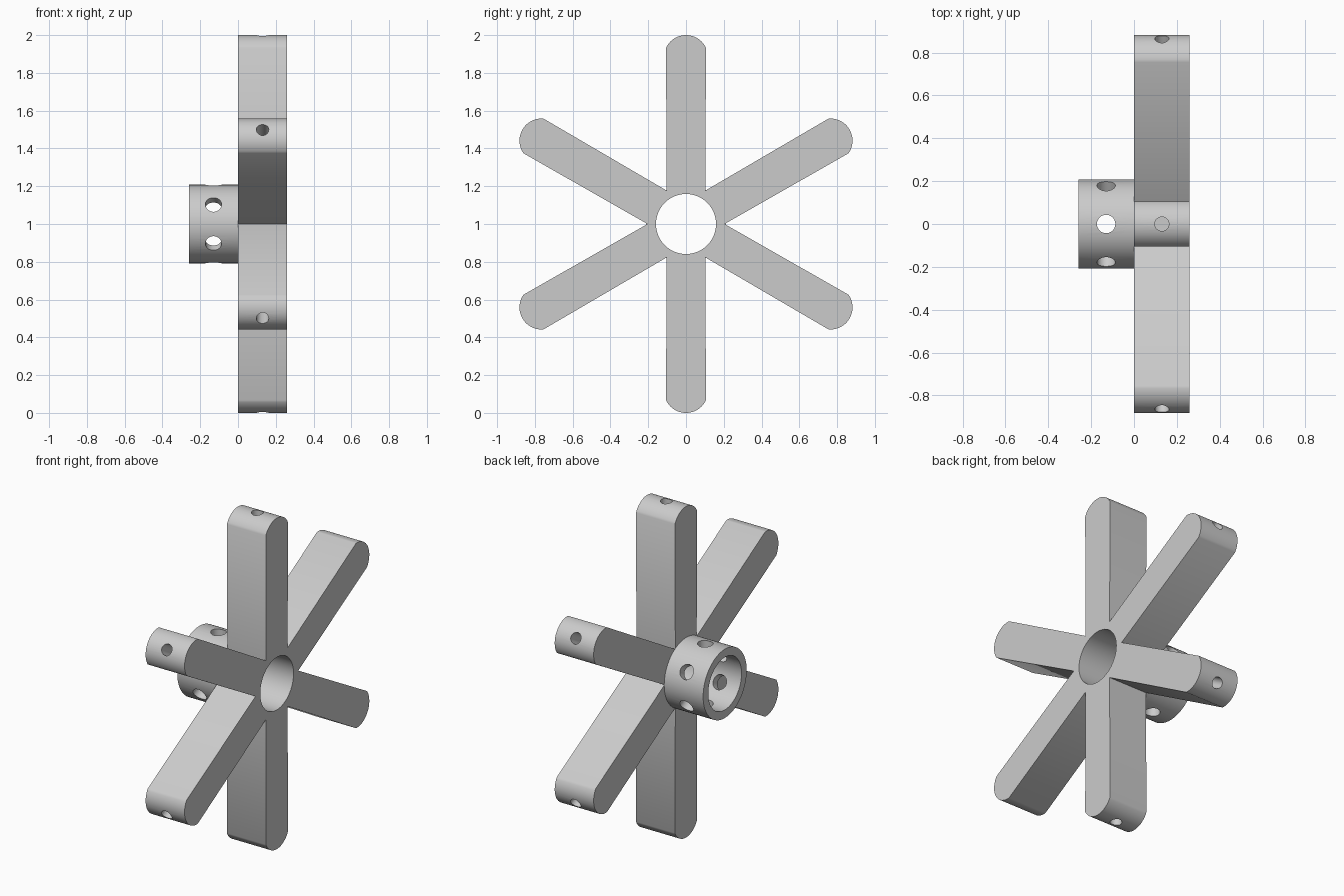
import bpy, bmesh, math
from mathutils import Matrix, Vector

if "Cube" in bpy.data.objects:
    bpy.data.objects.remove(bpy.data.objects["Cube"])

grey = bpy.data.materials.new("plain grey")
grey.diffuse_color = (0.6, 0.6, 0.6, 1)
grey.use_nodes = True
grey.node_tree.nodes["Principled BSDF"].inputs["Base Color"].default_value = grey.diffuse_color

HALF = 0.26                      # half length of the whole part along x
CENTRE = Vector((0, 0, 1))       # axle centre
ANGLES = [math.radians(60 * i) for i in range(6)]


def make_object(name, bm):
    bmesh.ops.recalc_face_normals(bm, faces=bm.faces)
    mesh = bpy.data.meshes.new(name)
    bm.to_mesh(mesh)
    bm.free()
    mesh.materials.append(grey)
    ob = bpy.data.objects.new(name, mesh)
    bpy.context.collection.objects.link(ob)
    return ob


def axle_cylinder(name, radius, x0, x1, segments=64):
    bm = bmesh.new()
    m = (Matrix.Translation(CENTRE + Vector(((x0 + x1) / 2, 0, 0)))
         @ Matrix.Rotation(math.pi / 2, 4, 'Y'))
    bmesh.ops.create_cone(bm, cap_ends=True, segments=segments, radius1=radius,
                          radius2=radius, depth=x1 - x0, matrix=m)
    return make_object(name, bm)


def radial_pins(name, x, radius, r0, r1):
    # six pins pointing outward from the axle
    bm = bmesh.new()
    for a in ANGLES:
        m = (Matrix.Translation(CENTRE) @ Matrix.Rotation(a, 4, 'X')
             @ Matrix.Translation((x, 0, (r0 + r1) / 2)))
        bmesh.ops.create_cone(bm, cap_ends=True, segments=32, radius1=radius,
                              radius2=radius, depth=r1 - r0, matrix=m)
    return make_object(name, bm)


def cut(ob, cutter):
    cutter.hide_render = True
    mod = ob.modifiers.new("cut", 'BOOLEAN')
    mod.operation = 'DIFFERENCE'
    mod.solver = 'EXACT'
    mod.object = cutter
    dg = bpy.context.evaluated_depsgraph_get()
    dg.update()
    mesh = bpy.data.meshes.new_from_object(ob.evaluated_get(dg))
    ob.modifiers.clear()
    ob.data = mesh
    bpy.data.objects.remove(cutter)


def smooth(ob):
    ob.data.shade_smooth()
    ob.data.set_sharp_from_angle(angle=math.radians(30))


# Spoke wheel: star outline with rounded tips, extruded along x
TIP_R, SPOKE_HALF, ROOT_R = 0.117, 0.106, 0.204
spread = math.asin(SPOKE_HALF / TIP_R)
bm = bmesh.new()
outline = []
for a in ANGLES:
    pts = []
    for i in range(21):
        t = spread * (1 - i / 10)
        pts.append(Vector((0, -TIP_R * math.sin(t), 1 - TIP_R + TIP_R * math.cos(t))))
    # valley between this spoke and the next
    v = math.radians(30)
    pts.append(Vector((0, ROOT_R * math.sin(v), ROOT_R * math.cos(v))))
    rot = Matrix.Rotation(-a, 3, 'X')
    outline += [bm.verts.new(CENTRE + rot @ p) for p in pts]
face = bm.faces.new(outline)
ext = bmesh.ops.extrude_face_region(bm, geom=[face])
moved = [g for g in ext["geom"] if isinstance(g, bmesh.types.BMVert)]
bmesh.ops.translate(bm, verts=moved, vec=(HALF, 0, 0))
wheel = make_object("spoke_wheel", bm)
cut(wheel, axle_cylinder("wheel_bore", 0.159, -0.5, 0.5))
cut(wheel, radial_pins("tip_holes", 0.13, 0.033, 0.80, 1.1))
smooth(wheel)

# Hub collar with six radial screw holes
hub = axle_cylinder("hub", 0.208, -HALF, 0)
cut(hub, axle_cylinder("hub_bore", 0.159, -0.5, 0.5))
cut(hub, radial_pins("hub_holes", -0.13, 0.043, 0.12, 0.3))
smooth(hub)
